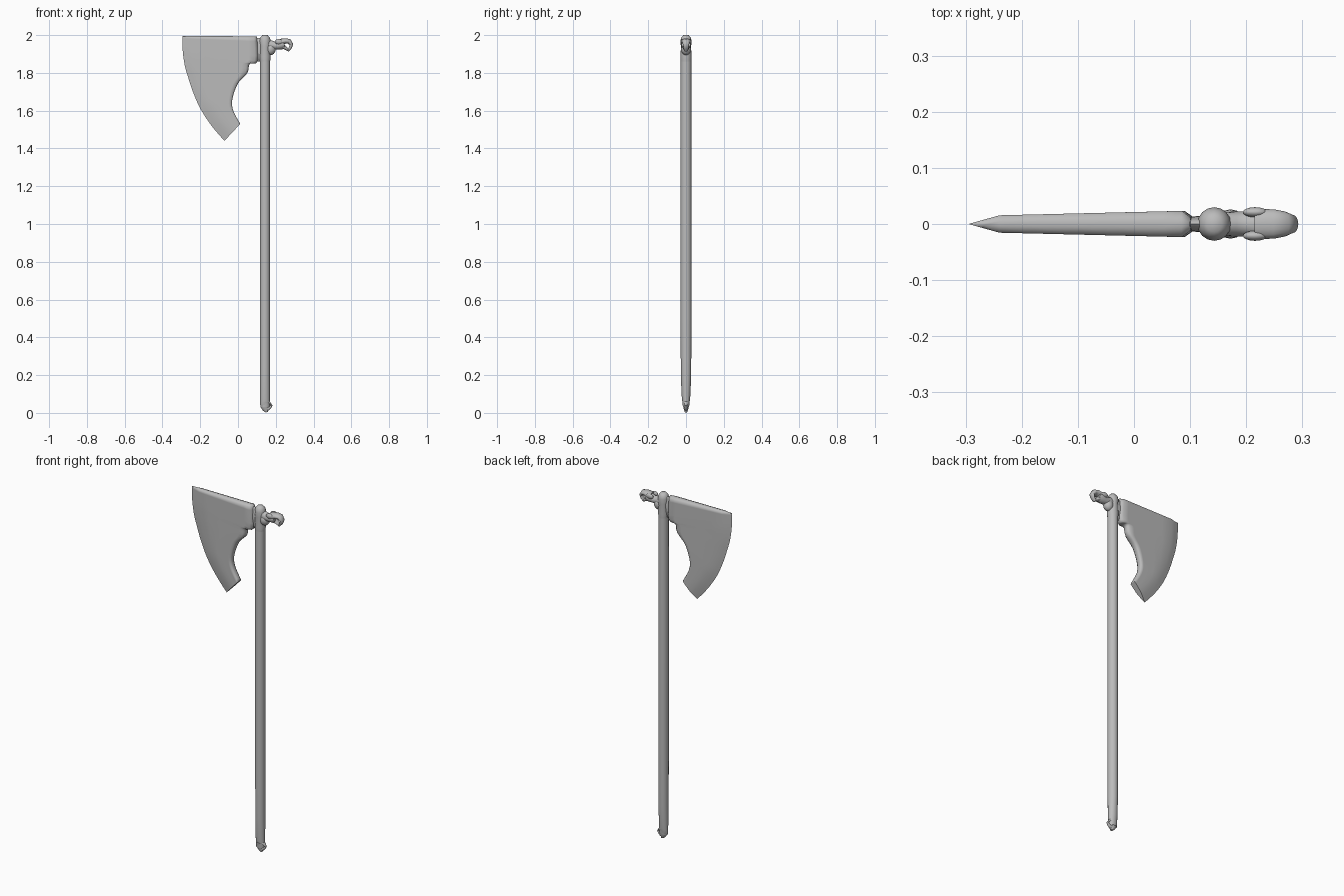
import bpy, bmesh, math
from mathutils import Vector

cube = bpy.data.objects.get("Cube")
if cube:
    bpy.data.objects.remove(cube)

steel = bpy.data.materials.new("grey metal")
steel.use_nodes = True
GREY = (0.5, 0.5, 0.5, 1)
steel.diffuse_color = GREY
steel.node_tree.nodes["Principled BSDF"].inputs["Base Color"].default_value = GREY


def finish(name, bm, angle):
    bmesh.ops.remove_doubles(bm, verts=bm.verts, dist=0.0002)
    bmesh.ops.recalc_face_normals(bm, faces=bm.faces)
    mesh = bpy.data.meshes.new(name)
    bm.to_mesh(mesh)
    bm.free()
    mesh.materials.append(steel)
    obj = bpy.data.objects.new(name, mesh)
    bpy.context.collection.objects.link(obj)
    bpy.ops.object.select_all(action='DESELECT')
    obj.select_set(True)
    bpy.context.view_layer.objects.active = obj
    bpy.ops.object.shade_smooth_by_angle(angle=math.radians(angle))


def tube(name, path, sides=16):
    """Loft ellipses along a path in the xz plane: (x, z, in-plane radius, y radius)."""
    bm = bmesh.new()
    rings = []
    for i, (x, z, r, ry) in enumerate(path):
        a, b = path[max(i - 1, 0)], path[min(i + 1, len(path) - 1)]
        d = Vector((b[0] - a[0], 0, b[1] - a[1])).normalized()
        across = Vector((d.z, 0, -d.x))
        ring = []
        for k in range(sides):
            t = math.tau * k / sides
            ring.append(bm.verts.new(Vector((x, 0, z)) + across * r * math.cos(t)
                                     + Vector((0, ry * math.sin(t), 0))))
        rings.append(ring)
    for p, q in zip(rings, rings[1:]):
        for k in range(sides):
            n = (k + 1) % sides
            bm.faces.new((p[k], p[n], q[n], q[k]))
    bm.faces.new(rings[0])
    bm.faces.new(rings[-1])
    finish(name, bm, 55)


def ball(name, centre, radii):
    bm = bmesh.new()
    bmesh.ops.create_uvsphere(bm, u_segments=16, v_segments=10, radius=1)
    for v in bm.verts:
        v.co = Vector(centre) + Vector([c * r for c, r in zip(v.co, radii)])
    finish(name, bm, 60)


def smooth_points(pts, steps=4):
    """Catmull-Rom resampling of a short list of points."""
    out = []
    for i in range(len(pts) - 1):
        p0, p1, p2, p3 = (Vector(pts[min(max(j, 0), len(pts) - 1)]) for j in range(i - 1, i + 3))
        for s in range(steps):
            t = s / steps
            out.append(0.5 * (2 * p1 + (p2 - p0) * t + (2 * p0 - 5 * p1 + 4 * p2 - p3) * t * t
                              + (3 * p1 - p0 - 3 * p2 + p3) * t ** 3))
    return out + [Vector(pts[-1])]


# Bearded blade, lofted from the cutting edge to the inner outline
edge = smooth_points([(-.295, 1.996), (-.293, 1.92), (-.282, 1.84), (-.262, 1.77),
                      (-.235, 1.69), (-.196, 1.605), (-.14, 1.52), (-.072, 1.44)])
inner = smooth_points([(.1, 1.993), (.104, 1.862), (.062, 1.848), (.05, 1.8),
                       (.0, 1.745), (-.03, 1.66), (-.025, 1.6), (.012, 1.53)])
for line in (edge, inner):
    line.insert(1, line[0].lerp(line[1], 0.3))
bm = bmesh.new()
columns = (0, .07, .14, .3, .5, .7, .88, .96, 1)
sheets = []
for side in (-1, 1):
    rows = []
    for i, (a, b) in enumerate(zip(edge, inner)):
        row = []
        for s in columns:
            p = a.lerp(b, s)
            depth = (p - a).length
            half = min(depth / 0.055, 1) * (0.0155 + 0.024 * max(0, depth - .055))
            if s == 1:
                half *= 0.5
            if i == 0:
                half *= 0.3
            row.append(bm.verts.new((p.x, side * half, p.y)))
        rows.append(row)
    for p, q in zip(rows, rows[1:]):
        for k in range(len(columns) - 1):
            bm.faces.new((p[k], p[k + 1], q[k + 1], q[k]))
    sheets.append(rows)
front, back = sheets
for r in (0, -1):
    for k in range(1, len(columns) - 1):
        bm.faces.new((front[r][k], front[r][k + 1], back[r][k + 1], back[r][k]))
    bm.faces.new((front[r][0], front[r][1], back[r][1]))
for i in range(len(edge) - 1):
    bm.faces.new((front[i][-1], front[i + 1][-1], back[i + 1][-1], back[i][-1]))
finish("blade", bm, 75)

# Narrow neck between the blade and the shaft
tube("blade_neck", [(.07, 1.922, .06, .014), (.105, 1.922, .062, .0135),
                    (.14, 1.922, .062, .016)])

# Shaft, flattened towards its foot
tube("shaft", [(.143, .03, .025, .016), (.143, .09, .026, .023), (.143, .2, .0265, .0275),
               (.143, .5, .027, .0285), (.143, 1.5, .027, .0285), (.143, 1.86, .027, .028),
               (.143, 1.94, .027, .027)])

# Socket around the shaft, with a rounded cap and a boss behind
tube("socket", [(.143, 1.86, .027, .028), (.143, 1.885, .03, .029), (.143, 1.94, .027, .027),
                (.143, 1.97, .03, .03), (.143, 1.988, .025, .025), (.143, 2.0, .014, .014)])
ball("socket_boss", (.172, 0, 1.926), (.028, .026, .032))

# Beast-head poll: neck, curled snout, lower jaw and ears
tube("poll_neck", [(.14, 1.952, .03, .021), (.18, 1.946, .024, .022), (.205, 1.944, .02, .023),
                   (.23, 1.95, .026, .027), (.245, 1.953, .02, .024)])
tube("poll_snout", [(.22, 1.96, .02, .027), (.25, 1.969, .014, .026), (.27, 1.967, .014, .022),
                    (.283, 1.951, .01, .016), (.277, 1.933, .008, .014), (.264, 1.916, .005, .01)])
tube("poll_jaw", [(.232, 1.942, .015, .021), (.247, 1.934, .01, .018), (.258, 1.926, .007, .014),
                  (.268, 1.918, .005, .01)])
for side, label in ((1, "back"), (-1, "front")):
    ball("poll_ear_" + label, (.216, .021 * side, 1.965), (.022, .009, .014))

# Small hooked foot at the end of the shaft
tube("foot", [(.143, .06, .025, .02), (.14, .035, .022, .016), (.147, .018, .016, .011),
              (.152, .004, .006, .007)])
tube("foot_hook_lower", [(.145, .024, .014, .012), (.16, .021, .009, .01), (.171, .03, .006, .008),
                         (.179, .042, .004, .006)])
tube("foot_hook_upper", [(.15, .06, .013, .016), (.163, .057, .007, .012), (.171, .048, .005, .009),
                         (.177, .039, .004, .006)])
